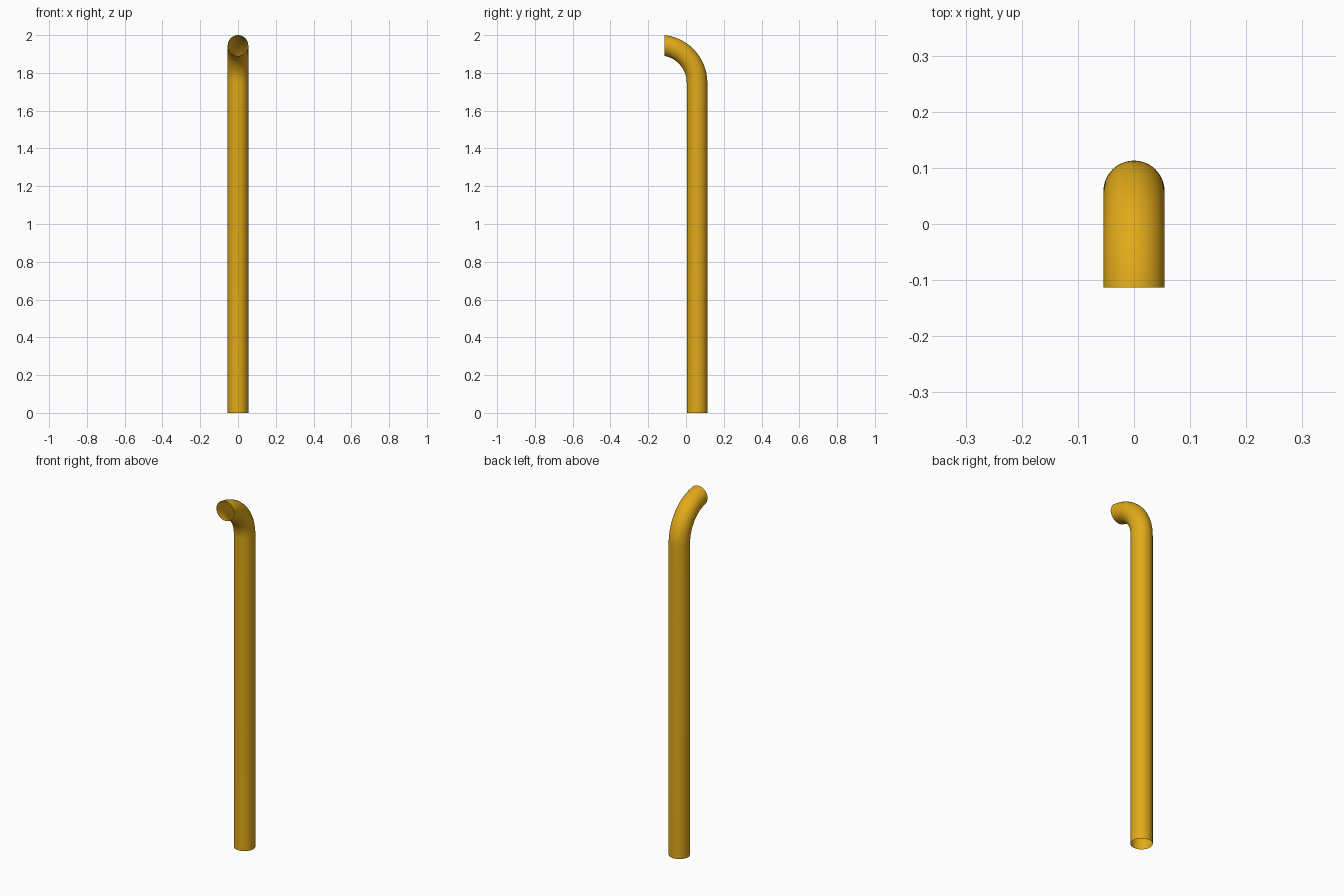
import bpy, bmesh, math

if "Cube" in bpy.data.objects:
    bpy.data.objects.remove(bpy.data.objects["Cube"])

R = 0.0545        # pipe radius
Y = 0.0585        # centre line of the upright
BEND = 0.20       # bend radius
Z0 = 1.747        # height where the bend starts
END = -0.113      # front plane of the mouth
SIDES, STEPS = 48, 20

bm = bmesh.new()
cy = Y - BEND
rings = []

def add_ring(point):
    rings.append([bm.verts.new(point(2 * math.pi * i / SIDES)) for i in range(SIDES)])

# Upright
add_ring(lambda a: (R * math.cos(a), Y + R * math.sin(a), 0))

# Bend: each side sweeps its own arc, stopping at the vertical front cut
for s in range(STEPS + 1):
    def point(a, t=s / STEPS):
        r = BEND + R * math.sin(a)
        ang = math.acos((END - cy) / r) * t
        return (R * math.cos(a), cy + r * math.cos(ang), Z0 + r * math.sin(ang))
    add_ring(point)

# Open-ended skin
for a, b in zip(rings, rings[1:]):
    for i in range(SIDES):
        j = (i + 1) % SIDES
        bm.faces.new((a[i], a[j], b[j], b[i])).smooth = True

mesh = bpy.data.meshes.new("bent_pipe")
bm.to_mesh(mesh)
bm.free()
pipe = bpy.data.objects.new("bent_pipe", mesh)
bpy.context.collection.objects.link(pipe)

# Amber paint
mat = bpy.data.materials.new("amber")
mat.diffuse_color = (0.75, 0.40, 0.01, 1)
mat.use_nodes = True
mat.node_tree.nodes["Principled BSDF"].inputs["Base Color"].default_value = mat.diffuse_color
mesh.materials.append(mat)
